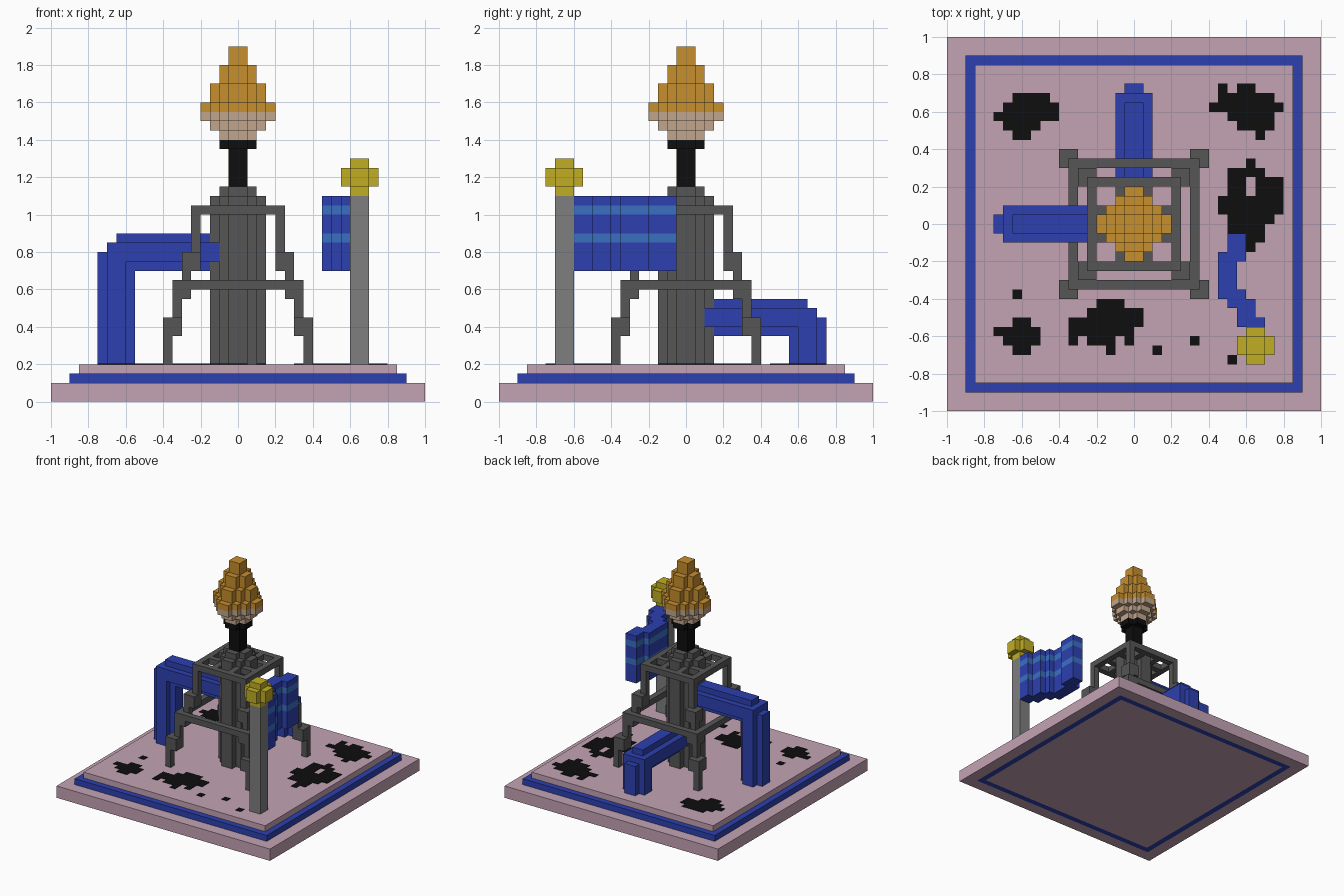
import bpy, bmesh

cube = bpy.data.objects.get("Cube")
if cube:
    bpy.data.objects.remove(cube, do_unlink=True)

U = 0.05  # one block; all sizes below are counted in blocks


def material(name, rgb):
    lin = [((c / 255 + 0.055) / 1.055) ** 2.4 if c > 10 else c / 255 / 12.92 for c in rgb]
    m = bpy.data.materials.new(name)
    m.use_nodes = True
    m.diffuse_color = (*lin, 1)
    m.node_tree.nodes["Principled BSDF"].inputs["Base Color"].default_value = (*lin, 1)
    return m


PINK = material("dusty pink", (196, 163, 180))
BLUE = material("royal blue", (45, 64, 176))
SKY = material("stripe blue", (58, 112, 192))
IRON = material("dark grey", (86, 86, 86))
STEEL = material("pole grey", (126, 126, 126))
BLACK = material("black", (14, 14, 14))
AMBER = material("amber", (198, 142, 46))
TAN = material("tan", (194, 166, 140))
GOLD = material("gold", (192, 174, 36))


def box(x0, x1, y0, y1, z0, z1):
    """Prism over a rectangle."""
    return ([(x0, y0), (x1, y0), (x1, y1), (x0, y1)], z0, z1)


def disc(r, z0, z1):
    """Prism over a stepped round outline of radius r blocks."""
    pts = []
    for k in range(r):
        pts += [(r - k, k + 1), (r - k - 1, k + 1)] if k < r - 1 else [(1, r)]
    quarter = [p for p in pts if p[0] > 0]
    out = []
    for sx, sy, rev in ((1, 1, 0), (-1, 1, 1), (-1, -1, 0), (1, -1, 1)):
        q = [(sx * x, sy * y) for x, y in quarter]
        out += q[::-1] if rev else q
    return (out, z0, z1)


def frame(a, b, z0, z1):
    """Square ring with half widths a (inside) and b (outside)."""
    return [box(-b, b, -b, -a, z0, z1), box(-b, b, a, b, z0, z1),
            box(-b, -a, -a, a, z0, z1), box(a, b, -a, a, z0, z1)]


def build(name, prisms, mat):
    bm = bmesh.new()
    for outline, z0, z1 in prisms:
        lo = [bm.verts.new((x * U, y * U, z0 * U)) for x, y in outline]
        hi = [bm.verts.new((x * U, y * U, z1 * U)) for x, y in outline]
        bm.faces.new(lo[::-1])
        bm.faces.new(hi)
        n = len(lo)
        for i in range(n):
            j = (i + 1) % n
            bm.faces.new((lo[i], lo[j], hi[j], hi[i]))
    bmesh.ops.recalc_face_normals(bm, faces=bm.faces)
    me = bpy.data.meshes.new(name)
    bm.to_mesh(me)
    bm.free()
    me.materials.append(mat)
    ob = bpy.data.objects.new(name, me)
    bpy.context.collection.objects.link(ob)
    return ob


# Base: outer rim, inlaid blue band, raised floor
build("base_rim", frame(18, 20, 0, 2), PINK)
build("base_band", frame(17, 18, 0, 3), BLUE)
build("floor", [box(-17, 17, -17, 17, 0, 4)], PINK)

# Burnt patches: (left, top) block, then rows going toward the front
PATCHES = [
    (-15, 14, ["..####.", ".######", "#######", ".####..", "..##..."]),
    (8, 15, [".#.##...", ".######.", "########", "..#####.", "...####.", ".....#.."]),
    (9, 7, ["...#...", ".####..", ".##.###", ".##.###", "#######",
            "#######", ".#####.", ".####..", "...##..", "...#..."]),
    (-15, -10, ["..##.", "#####", ".####", "..##."]),
    (-7, -8, ["...###..", "..######", "########", "#######.", "#.###.#.", "....#..."]),
    (-13, -7, ["#"]), (2, -13, ["#"]), (6, -12, ["#"]), (10, -14, ["#"]),
]
spots = []
for left, top, rows in PATCHES:
    for r, row in enumerate(rows):
        c = 0
        while c < len(row):
            run = len(row[c:]) - len(row[c:].lstrip("#"))
            if run:
                spots.append(box(left + c, left + c + run, top - r - 1, top - r, 4, 4.08))
            c += max(run, 1)
build("floor_patches", spots, BLACK)

# Central tower with neck and collar
build("tower", [disc(3, 4, 22), disc(2, 22, 23)], IRON)
build("neck", [disc(1, 23, 27), disc(2, 27, 28)], BLACK)

# Flame
build("flame_bottom", [disc(2, 28, 29), disc(3, 29, 30), disc(4, 30, 31)], TAN)
build("flame_top", [disc(4, 31, 32), disc(3, 32, 34), disc(2, 34, 36), disc(1, 36, 38)], AMBER)

# Scaffold: two square rings and cross struts to the tower
build("lower_ring", frame(6, 7, 12, 13), IRON)
build("upper_ring", frame(4, 5, 20, 21), IRON)
struts = []
for s in (-2, 1):
    for e in (-4, 2):
        struts += [box(s, s + 1, e, e + 2, 20, 21), box(e, e + 2, s, s + 1, 20, 21)]
build("ring_struts", struts, IRON)

# Stepped legs, one per corner: (inner, outer, bottom, top)
LEG = [(7, 8, 4, 7), (6, 8, 7, 9), (6, 7, 9, 11), (5, 7, 11, 13),
       (5, 6, 13, 14), (4, 6, 14, 16), (4, 5, 16, 21)]
for sx, side in ((1, "left"), (-1, "right")):
    for sy, end in ((-1, "front"), (1, "back")):
        build(f"leg_{end}_{side}", [
            box(*sorted((sx * a, sx * b)), *sorted((sy * a, sy * b)), z0, z1)
            for a, b, z0, z1 in LEG], IRON)


# Bent pipes: run out of the tower at height c, then down to the floor
def pipe(c):
    return [box(-14, -2, -2, 2, c - 1, c + 1), box(-13, -2, -1, 1, c - 2, c + 2),
            box(-14, -12, -2, 2, 4, c - 1), box(-15, -11, -1, 1, 4, c)]


build("pipe_right", pipe(16), BLUE)
build("pipe_back", [([(y, -x) for x, y in o], a, b) for o, a, b in pipe(9)], BLUE)

# Flagpole and its knob
build("flagpole", [box(12, 14, -14, -12, 4, 22)], STEEL)
build("pole_knob", [box(11, 15, -14, -12, 23, 25), box(12, 14, -15, -11, 23, 25),
                    box(12, 14, -14, -12, 22, 26)], GOLD)

# Waving flag: (x0, x1, y0, y1) columns, cut into plain and striped bands
WAVE = [(12, 14, -12, -11), (11, 14, -11, -10), (11, 13, -10, -9), (10, 13, -9, -8),
        (9, 12, -8, -7), (9, 11, -7, -4), (9, 12, -4, -3), (10, 12, -3, -1)]
for name, bands, mat in (("flag_cloth", ((14, 17), (18, 20), (21, 22)), BLUE),
                         ("flag_stripes", ((17, 18), (20, 21)), SKY)):
    build(name, [box(*w, *b) for w in WAVE for b in bands], mat)
